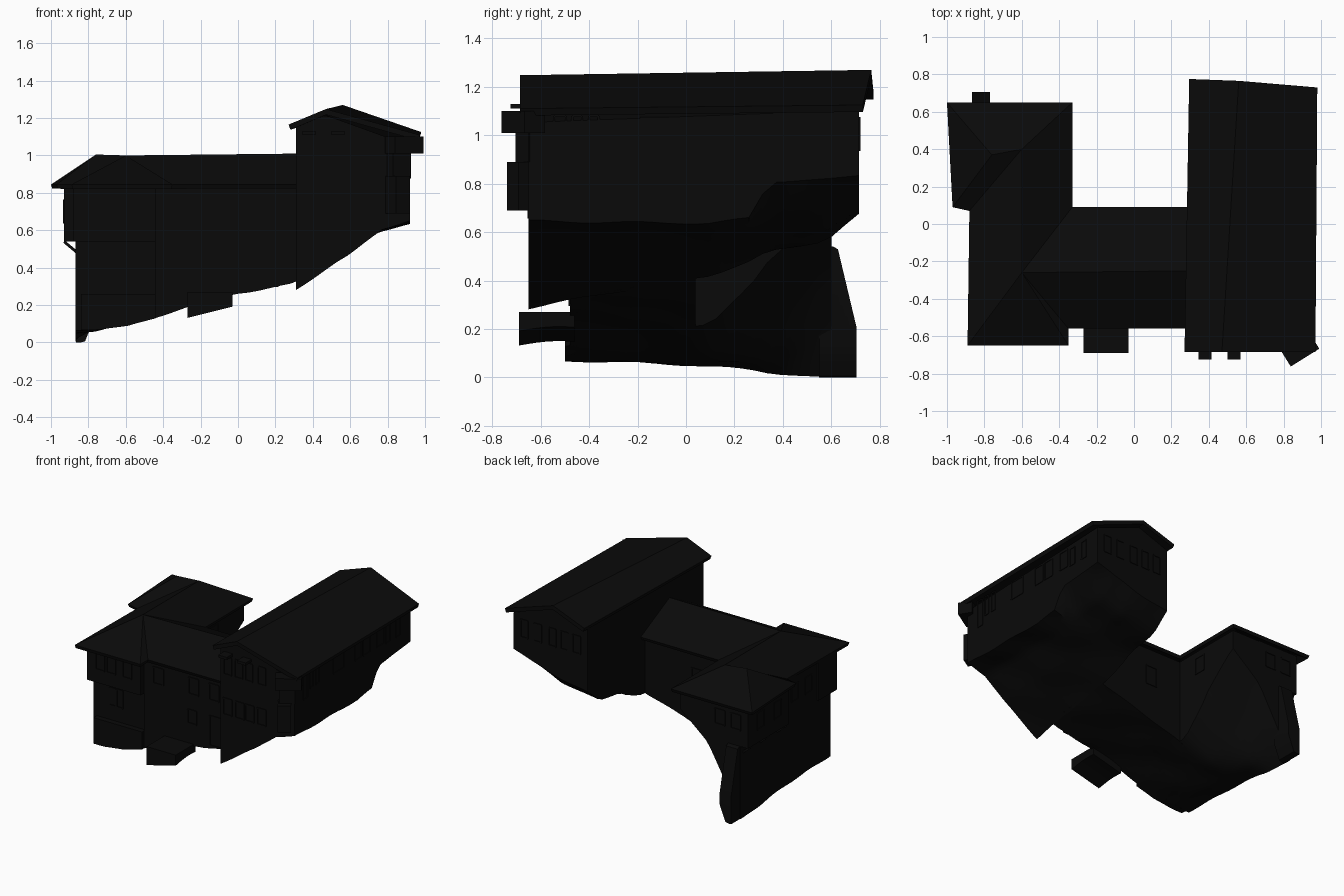
import bpy, bmesh, math
from mathutils import Vector, Matrix

if "Cube" in bpy.data.objects:
    bpy.data.objects.remove(bpy.data.objects["Cube"])

dark = bpy.data.materials.new("dark")
dark.diffuse_color = (0.003, 0.003, 0.003, 1)
dark.use_nodes = True
dark.node_tree.nodes["Principled BSDF"].inputs["Base Color"].default_value = dark.diffuse_color


def finish(name, bm, smooth=False):
    me = bpy.data.meshes.new(name)
    bm.to_mesh(me)
    bm.free()
    ob = bpy.data.objects.new(name, me)
    bpy.context.collection.objects.link(ob)
    me.materials.append(dark)
    if smooth:
        bpy.ops.object.select_all(action='DESELECT')
        ob.select_set(True)
        bpy.context.view_layer.objects.active = ob
        bpy.ops.object.shade_smooth_by_angle(angle=math.radians(35))
    return ob


# hillside height under the house, interpolated from a coarse grid
XS = [-.87, -.75, -.6, -.35, 0, .3, .6, .77, .92]
YS = [-.65, -.2, .1, .27, .34, .58, .72]
ZS = [[.08, .07, .06, .14, .25, .28, .47, .61, .65],
      [.06, .07, .12, .21, .29, .36, .49, .60, .64],
      [.04, .06, .10, .22, .33, .42, .54, .60, .63],
      [.03, .07, .20, .40, .45, .48, .57, .62, .66],
      [.02, .08, .27, .50, .50, .52, .58, .66, .81],
      [.00, .22, .48, .70, .58, .56, .60, .68, .82],
      [.00, .35, .60, .76, .66, .67, .74, .78, .84]]


def locate(a, v):
    v = min(max(v, a[0]), a[-1])
    i = max(k for k in range(len(a) - 1) if a[k] <= v)
    return i, (v - a[i]) / (a[i + 1] - a[i])


def hill(x, y):
    i, s = locate(XS, x)
    j, t = locate(YS, y)
    low = ZS[j][i] * (1 - s) + ZS[j][i + 1] * s
    high = ZS[j + 1][i] * (1 - s) + ZS[j + 1][i + 1] * s
    z = low * (1 - t) + high * t
    return max(0, z + .008 * math.sin(14 * x + 5 * y) * math.sin(11 * y))


def block(name, x0, x1, y0, y1, top, bottom, nx=14, ny=20):
    """Walls with a shaped top and a shaped underside."""
    bm = bmesh.new()
    grid = []
    for fn in (bottom, top):
        grid.append([[bm.verts.new((x, y, fn(x, y)))
                      for y in [y0 + (y1 - y0) * j / ny for j in range(ny + 1)]]
                     for x in [x0 + (x1 - x0) * i / nx for i in range(nx + 1)]])
    lo, hi = grid
    for i in range(nx):
        for j in range(ny):
            for g in grid:
                bm.faces.new((g[i][j], g[i + 1][j], g[i + 1][j + 1], g[i][j + 1]))
        for j in (0, ny):
            bm.faces.new((lo[i][j], lo[i + 1][j], hi[i + 1][j], hi[i][j]))
    for j in range(ny):
        for i in (0, nx):
            bm.faces.new((lo[i][j], lo[i][j + 1], hi[i][j + 1], hi[i][j]))
    bmesh.ops.recalc_face_normals(bm, faces=bm.faces)
    return finish(name, bm, True)


def add_box(bm, c, size, rot=None):
    m = Matrix.Translation(c) @ (rot or Matrix()) @ Matrix.Diagonal((*size, 1))
    bmesh.ops.create_cube(bm, size=1, matrix=m)


def roof(name, pts, faces, thick=.025):
    """Thin roof slab from top-surface points."""
    bm = bmesh.new()
    vs = [bm.verts.new(p) for p in pts]
    for f in faces:
        face = bm.faces.new([vs[k] for k in f])
        face.normal_update()
        if face.normal.z < 0:
            face.normal_flip()
    ob = finish(name, bm)
    mod = ob.modifiers.new("thickness", 'SOLIDIFY')
    mod.thickness = thick
    mod.offset = -1
    return ob


flat = lambda z: (lambda x, y: z)
upper = lambda x, y: max(.54, hill(x, y))


def gable(x, y):
    ridge = .51 + .06 * y
    slope = .36 if x > ridge else .31
    return 1.225 + .016 * y - slope * abs(x - ridge)


# walls of the three wings
block("left_wing_lower_walls", -.87, -.37, -.46, .60, flat(.83), hill)
block("left_wing_plinth", -.84, -.44, -.50, -.45, flat(.26), hill, 8, 2)
block("left_wing_upper_walls", -.88, -.44, -.52, -.30, flat(.835), upper)
block("left_wing_back_bay", -.93, -.60, .12, .60, flat(.835), upper)
block("middle_walls", -.44, .33, -.48, .04, flat(.83), hill)
block("right_wing_walls", .31, .92, -.65, .715, gable, hill, 20, 24)
block("back_buttress", -.865, -.77, .55, .705,
      lambda x, y: .54 if y < .625 else .54 - 4.2 * (y - .625),
      lambda x, y: max(0, (x + .82) * 2.5), 4, 8)

# left and middle roofs, joined by valleys
e, r = .845, 1.0
roof("left_and_middle_roof",
     [(-.89, -.65, e), (-.35, -.65, e), (-.35, -.56, e), (-.6, -.26, r), (-.88, .07, e),
      (-.6, .4, r), (-.33, .09, e), (-.33, .65, e), (-1, .65, e), (-.97, .09, e),
      (-.76, .37, r + .005), (.32, -.56, e), (.32, -.25, r + .01), (.32, .09, e)],
     [(0, 1, 3), (1, 2, 3), (0, 3, 5, 4), (3, 6, 7, 5), (7, 8, 10, 5), (8, 9, 10),
      (9, 4, 5, 10), (2, 11, 12, 3), (3, 12, 13, 6)])

# right wing gable roof, its ridge slightly skewed
roof("right_wing_roof",
     [(.27, -.685, 1.165), (.47, -.685, 1.248), (.97, -.685, 1.11),
      (.295, .775, 1.175), (.56, .765, 1.27), (.98, .73, 1.125)],
     [(0, 1, 4, 3), (1, 2, 5, 4)], .03)

# porch block in front of the middle wing
block("porch", -.27, -.03, -.69, -.46, flat(.27),
      lambda x, y: .13 + .25 * (x + .27) + .02 * math.sin(9 * y), 8, 6)

# turned bay at the front right corner, with its canopy
turn = Matrix.Rotation(math.radians(32), 4, 'Z')
bm = bmesh.new()
add_box(bm, (.888, -.672, 1.055), (.18, .10, .09), turn)
add_box(bm, (.85, -.665, .79), (.09, .12, .20), turn)
add_box(bm, (.86, -.65, .96), (.11, .06, .14), turn)
finish("corner_bay", bm)

# small brackets under the front gable
bm = bmesh.new()
for x in (.38, .535):
    add_box(bm, (x, -.69, 1.12), (.07, .07, .02))
finish("gable_brackets", bm)

# diagonal struts below the back bay
bm = bmesh.new()
for y in (.16, .36, .56):
    add_box(bm, (-.895, y, .51), (.09, .02, .015), Matrix.Rotation(math.radians(40), 4, 'Y'))
finish("bay_struts", bm)


def windows(name, axis, pos, items):
    """Raised frames with a centre bar; items are (centre, z0, z1, width)."""
    bm = bmesh.new()
    for c, z0, z1, w in items:
        zc, h, t = (z0 + z1) / 2, z1 - z0, .009
        bars = [(c - w / 2, zc, t, h), (c + w / 2, zc, t, h),
                (c, z0, w, t), (c, z1, w, t)]
        for u, z, su, sz in bars:
            if axis == 'x':
                add_box(bm, (u, pos, z), (su, .01, sz))
            else:
                add_box(bm, (pos, u, z), (.01, su, sz))
    finish(name, bm)


def row(cs, z0, z1, w):
    return [(c, z0, z1, w) for c in cs]


windows("left_front_windows", 'x', -.52, row((-.77, -.68, -.55), .64, .76, .07))
windows("left_lower_windows", 'x', -.46, row((-.71, -.65), .37, .5, .05))
windows("middle_front_windows", 'x', -.48,
        row((-.32, -.03, .14), .64, .76, .08) + row((-.04,), .42, .52, .07)
        + row((.16,), .3, .52, .11))
windows("right_front_windows", 'x', -.65,
        row((.37, .46, .545, .65), .96, 1.09, .06)
        + row((.37, .47, .55, .65), .66, .78, .07))
windows("right_side_windows", 'y', .92,
        row((-.52,), .88, 1.08, .05) + row((-.45, -.38), .94, 1.08, .04)
        + row((-.13,), .94, 1.07, .12)
        + row((.1, .2, .36), .94, 1.07, .08) + row((.45, .57), .93, 1.06, .05))
windows("right_back_windows", 'x', .715, row((.4, .5, .6, .72, .83), .94, 1.07, .06))
windows("left_side_windows", 'y', -.87, row((-.2, -.04), .64, .76, .08))
windows("left_bay_windows", 'y', -.93, row((.25, .45), .64, .76, .08))
windows("left_back_windows", 'x', .6, row((-.83, -.7), .66, .77, .08))
windows("middle_back_windows", 'x', .04, row((-.12,), .56, .7, .09))
windows("left_court_windows", 'y', -.37, row((.25,), .66, .78, .09))
